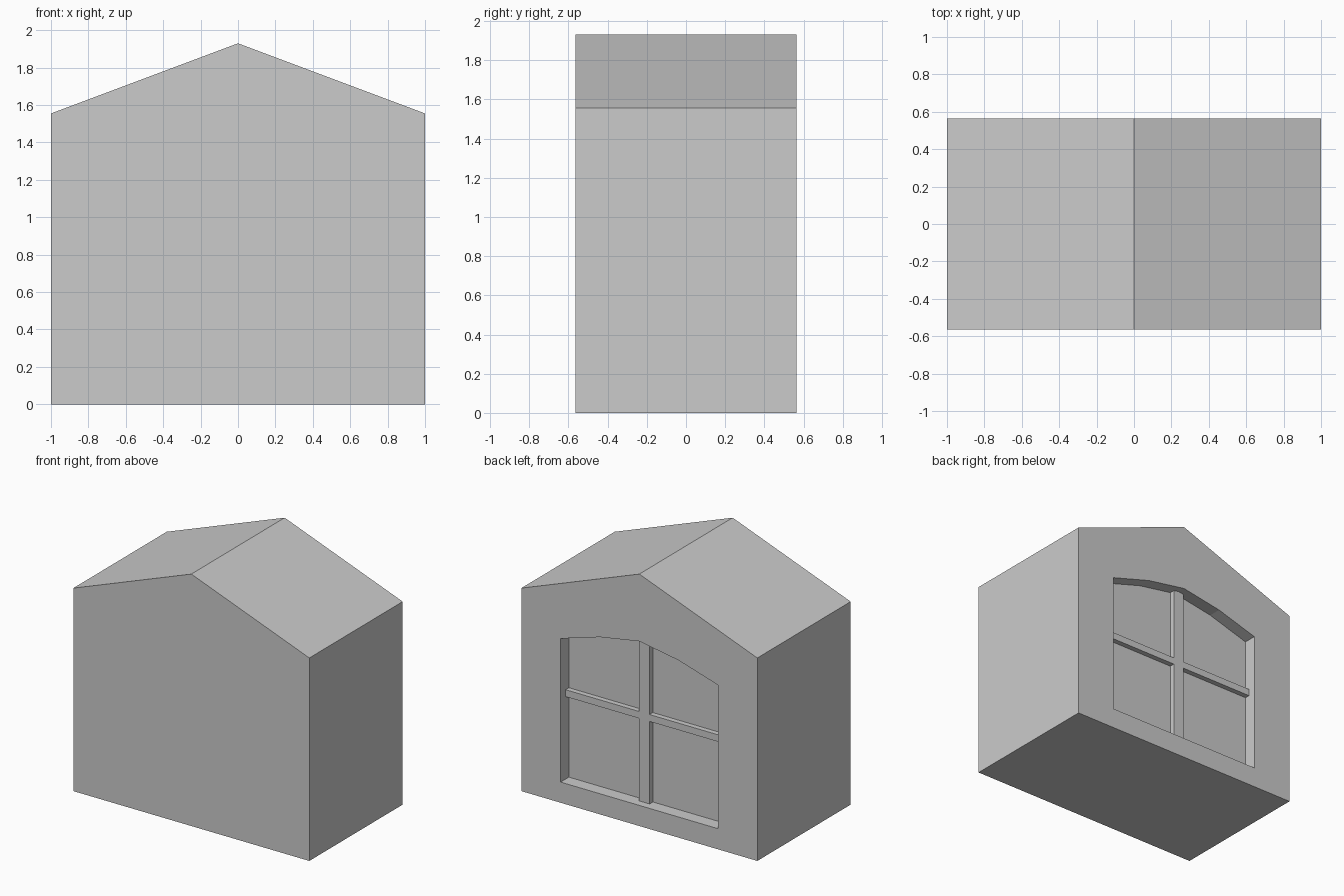
import bpy, bmesh

if "Cube" in bpy.data.objects:
    bpy.data.objects.remove(bpy.data.objects["Cube"])

grey = bpy.data.materials.new("plain_grey")
grey.diffuse_color = (0.6, 0.6, 0.6, 1)
grey.use_nodes = True
grey.node_tree.nodes["Principled BSDF"].inputs["Base Color"].default_value = grey.diffuse_color

BACK = 0.565        # half depth of the house
PANE = BACK - 0.10  # recessed window pane
BAR = BACK - 0.06   # front of the glazing bars


def prism(name, profile, y0, y1):
    """Extrude an (x, z) outline from y0 to y1."""
    bm = bmesh.new()
    face = bm.faces.new([bm.verts.new((x, y0, z)) for x, z in profile])
    ext = bmesh.ops.extrude_face_region(bm, geom=[face])
    verts = [g for g in ext["geom"] if isinstance(g, bmesh.types.BMVert)]
    bmesh.ops.translate(bm, verts=verts, vec=(0, y1 - y0, 0))
    bmesh.ops.recalc_face_normals(bm, faces=bm.faces)
    mesh = bpy.data.meshes.new(name)
    bm.to_mesh(mesh)
    bm.free()
    mesh.materials.append(grey)
    obj = bpy.data.objects.new(name, mesh)
    bpy.context.collection.objects.link(obj)
    return obj


# gabled house body
house = prism("house_body", [(-1, 0), (1, 0), (1, 1.555), (0, 1.93), (-1, 1.555)],
              -BACK, BACK)

# arched window recess cut into the back wall
arch = [(0.667, 1.258), (0.333, 1.358), (0, 1.415), (-0.333, 1.358), (-0.667, 1.258)]
cutter = prism("window_cutter", [(-0.667, 0.158), (0.667, 0.158)] + arch,
               PANE, BACK + 0.2)
cutter.hide_render = True
cut = house.modifiers.new("window", "BOOLEAN")
cut.operation = "DIFFERENCE"
cut.solver = "EXACT"
cut.object = cutter
bpy.context.view_layer.objects.active = house
bpy.ops.object.modifier_apply(modifier=cut.name)
bpy.data.objects.remove(cutter)

# upright glazing bar, its top following the arch
w = 0.045
prism("window_upright", [(-w, 0.158), (w, 0.158), (w, 1.407), (0, 1.415), (-w, 1.407)],
      PANE, BAR)

# crossbar, one half on each side of the upright
for side, s in (("left", -1), ("right", 1)):
    prism("window_crossbar_" + side,
          [(s * w, 0.79), (s * 0.667, 0.79), (s * 0.667, 0.843), (s * w, 0.843)],
          PANE, BAR)
